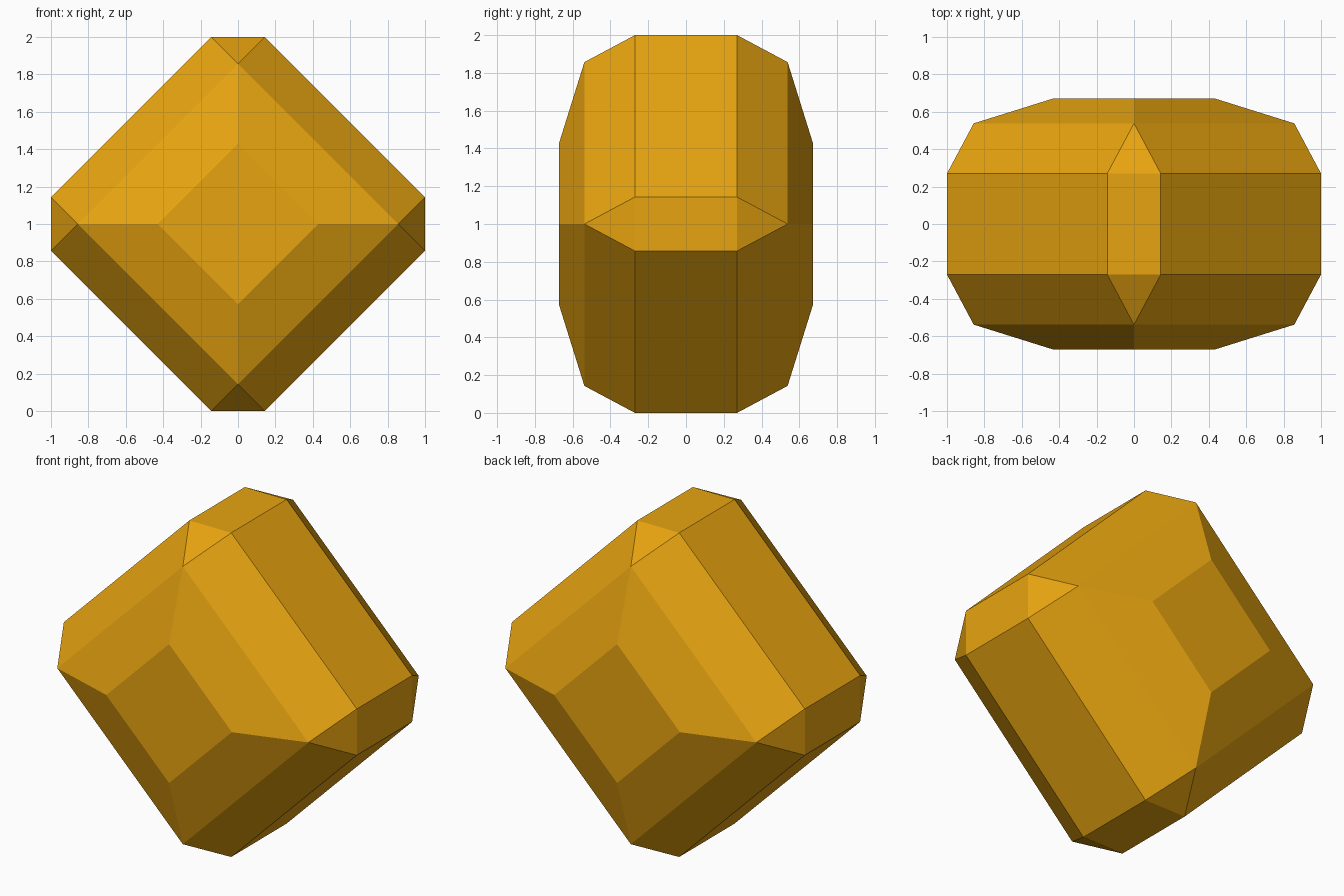
import bpy, bmesh, math

if "Cube" in bpy.data.objects:
    bpy.data.objects.remove(bpy.data.objects["Cube"])

gold = bpy.data.materials.new("amber gold")
gold.diffuse_color = (0.80, 0.37, 0.005, 1)
gold.use_nodes = True
gold.node_tree.nodes["Principled BSDF"].inputs["Base Color"].default_value = gold.diffuse_color

# Half outline of the cut gem: girdle octagon, then two shrinking diamonds
CORNER = 1 / 7
girdle = [p for s in (-1, 1) for t in (-1, 1)
          for p in ((s, t * CORNER), (s * CORNER, t))]


def diamond(r):
    return [(r, 0), (-r, 0), (0, r), (0, -r)]


sections = [(0.27, girdle), (0.538, diamond(6 / 7)), (0.672, diamond(3 / 7))]

# Mirror the sections front to back and wrap them in flat facets
bm = bmesh.new()
for y, outline in sections:
    for side in (-1, 1):
        for x, z in outline:
            bm.verts.new((x, side * y, z + 1))
bmesh.ops.convex_hull(bm, input=bm.verts[:])
bmesh.ops.dissolve_limit(bm, angle_limit=math.radians(1),
                         verts=bm.verts[:], edges=bm.edges[:])
bmesh.ops.recalc_face_normals(bm, faces=bm.faces[:])

mesh = bpy.data.meshes.new("faceted_gem")
bm.to_mesh(mesh)
bm.free()
mesh.materials.append(gold)
gem = bpy.data.objects.new("faceted_gem", mesh)
bpy.context.collection.objects.link(gem)
